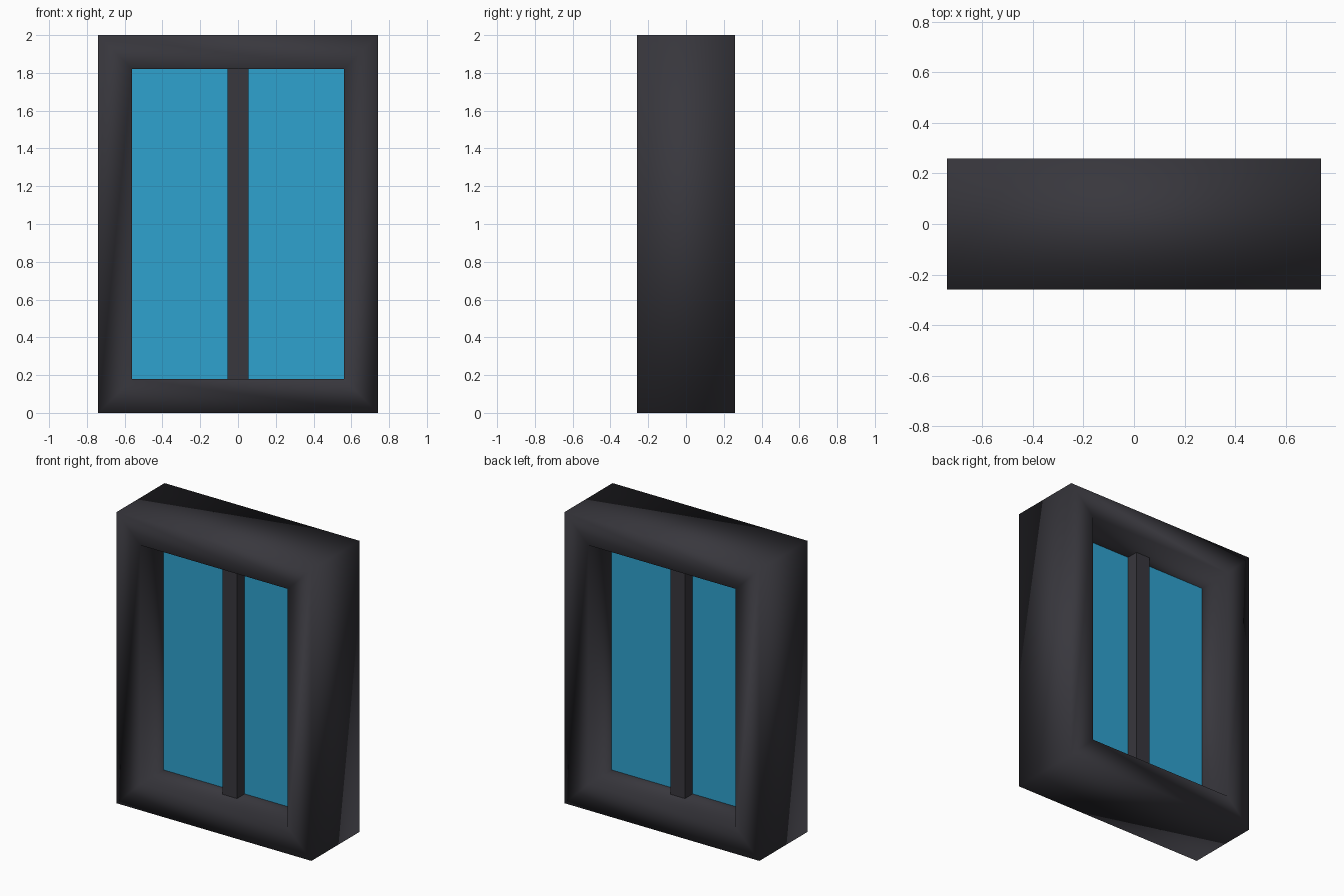
import bpy, bmesh

if "Cube" in bpy.data.objects:
    bpy.data.objects.remove(bpy.data.objects["Cube"])

def material(name, rgb):
    m = bpy.data.materials.new(name)
    lin = [c / 12.92 if c <= 0.04045 else ((c + 0.055) / 1.055) ** 2.4 for c in (v / 255 for v in rgb)]
    m.diffuse_color = (*lin, 1)
    m.use_nodes = True
    m.node_tree.nodes["Principled BSDF"].inputs["Base Color"].default_value = m.diffuse_color
    return m

DARK = material("dark frame", (56, 55, 61))
BLUE = material("blue glass", (47, 162, 207))

def finish(name, bm, mat):
    bmesh.ops.recalc_face_normals(bm, faces=bm.faces)
    me = bpy.data.meshes.new(name)
    bm.to_mesh(me)
    bm.free()
    me.materials.append(mat)
    ob = bpy.data.objects.new(name, me)
    bpy.context.collection.objects.link(ob)
    return ob

def box(name, size, mat):
    bm = bmesh.new()
    bmesh.ops.create_cube(bm, size=1)
    for v in bm.verts:
        v.co = [c * s for c, s in zip(v.co, size)]
        v.co.z += 1
    return finish(name, bm, mat)

# Frame: rectangular profile swept round the four mitred corners
bm = bmesh.new()
profile = [(0.74, 1.0, -0.26), (0.74, 1.0, 0.26), (0.56, 0.82, 0.26), (0.56, 0.82, -0.26)]
corners = [(-1, -1), (1, -1), (1, 1), (-1, 1)]
rings = [[bm.verts.new((sx * x, y, 1 + sz * z)) for x, z, y in profile] for sx, sz in corners]
for i in range(4):
    a, b = rings[i], rings[(i + 1) % 4]
    for j in range(4):
        k = (j + 1) % 4
        bm.faces.new((a[j], a[k], b[k], b[j]))
# Chamfer every sharp edge, leaving the flat mitre lines
sharp = [e for e in bm.edges if e.calc_face_angle() > 0.5]
bmesh.ops.bevel(bm, geom=sharp, offset=0.028, segments=1, profile=0.5, affect='EDGES')
for f in bm.faces:
    f.smooth = True
finish("window_frame", bm, DARK)

# Glass pane and central upright bar, both tucked into the frame
box("glass_pane", (1.14, 0.012, 1.66), BLUE)
box("centre_bar", (0.11, 0.18, 1.66), DARK)
